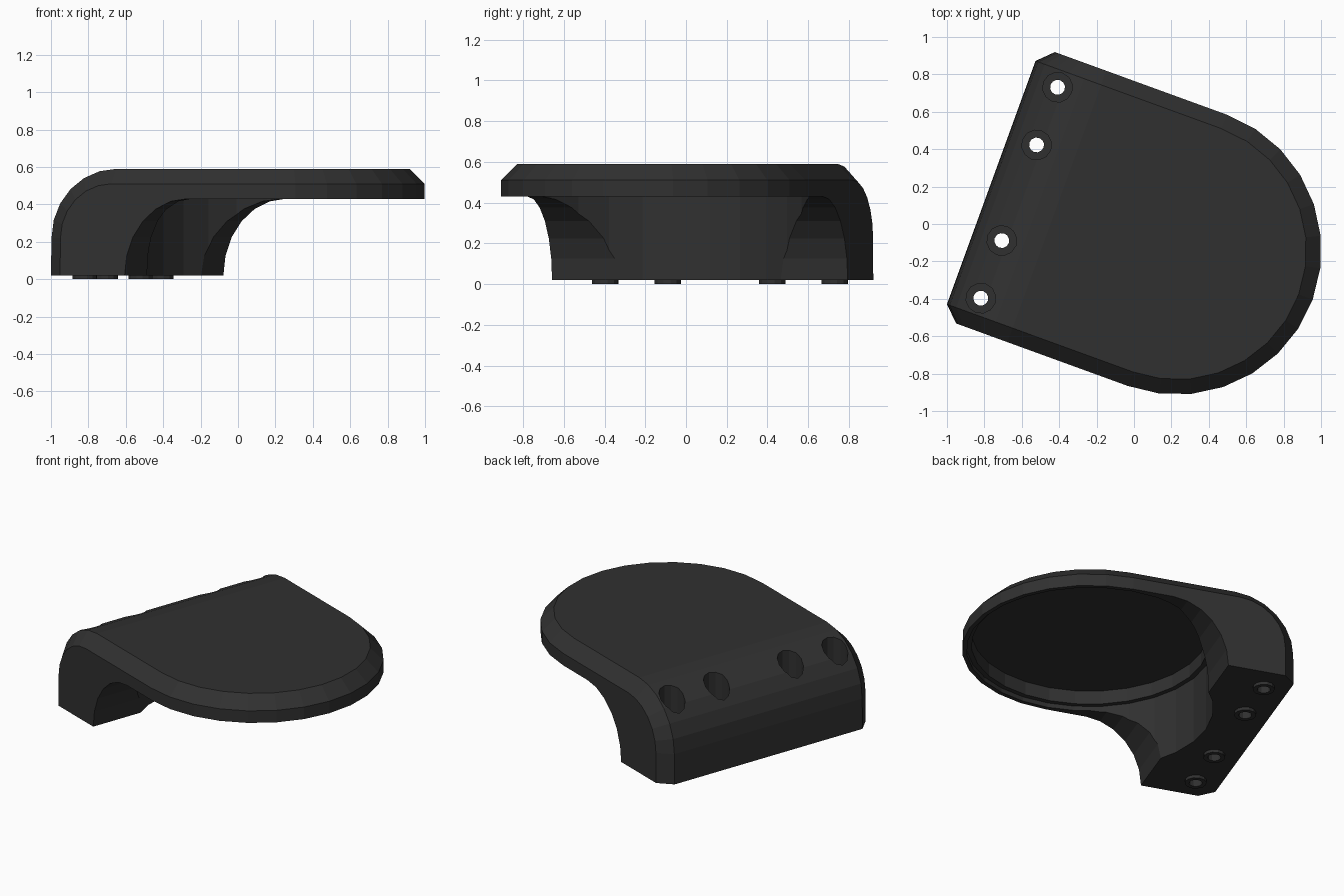
import bpy, bmesh
from math import sin, cos, pi, radians
from mathutils import Matrix

if "Cube" in bpy.data.objects:
    bpy.data.objects.remove(bpy.data.objects["Cube"])

# Local frame: u along the plate, v across it, then turned -20 degrees
PLACE = Matrix.Rotation(radians(-20), 4, 'Z') @ Matrix.Translation((0, -0.053, 0))
CU, R, CH = 0.264, 0.772, 0.08       # centre of round end, half width, chamfer
SEG = 28

mat = bpy.data.materials.new("black_plastic")
mat.diffuse_color = (0.03, 0.03, 0.03, 1)
mat.use_nodes = True
mat.node_tree.nodes["Principled BSDF"].inputs["Base Color"].default_value = mat.diffuse_color


def finish(bm, name):
    bmesh.ops.recalc_face_normals(bm, faces=bm.faces)
    bm.transform(PLACE)
    me = bpy.data.meshes.new(name)
    bm.to_mesh(me)
    bm.free()
    ob = bpy.data.objects.new(name, me)
    bpy.context.collection.objects.link(ob)
    me.materials.append(mat)
    return ob


def lathe(name, profile, u, v, n, closed=False):
    """Turn a (radius, z) profile around a vertical axis; caps unless closed."""
    bm = bmesh.new()
    rings = [[bm.verts.new((u + r * cos(2 * pi * k / n), v + r * sin(2 * pi * k / n), z))
              for k in range(n)] for r, z in profile]
    pairs = list(zip(rings, rings[1:]))
    if closed:
        pairs.append((rings[-1], rings[0]))
    else:
        bm.faces.new(rings[0])
        bm.faces.new(rings[-1])
    for a, b in pairs:
        for k in range(n):
            j = (k + 1) % n
            bm.faces.new((a[k], a[j], b[j], b[k]))
    return finish(bm, name)


def curve(bm, side, half, z):
    """Side profile (u, z), round the front end, mirrored back on the far side."""
    q = SEG // 4
    pts = [(u, -half, h) for u, h in side]
    pts += [(CU + half * sin(pi / 2 * k / q), -half * cos(pi / 2 * k / q), z) for k in range(q)]
    full = pts + [(CU + half, 0, z)] + [(u, -v, h) for u, v, h in reversed(pts)]
    return [bm.verts.new(p) for p in full]


def back_arc(r):
    return [(-0.42 - r * cos(pi / 2 * k / 6), 0.22 + r * sin(pi / 2 * k / 6)) for k in range(7)]


# Body: curved back, flat top, chamfered edge, arched underside
bm = bmesh.new()
top = curve(bm, [(-0.793, 0.02)] + back_arc(0.37), R - CH, 0.59)
edge = curve(bm, [(-0.712, 0.02)] + back_arc(0.29), R, 0.51)
arch = [(0.01 - 0.355 * cos(pi / 2 * k / 6), 0.02 + 0.41 * sin(pi / 2 * k / 6)) for k in range(7)]
under = curve(bm, arch, R, 0.43)
for c in (top, under):                                   # strips across
    n = len(c)
    for i in range(n // 2):
        bm.faces.new(list(dict.fromkeys((c[i], c[i + 1], c[n - 2 - i], c[n - 1 - i]))))
for i in range(len(top) - 1):                            # chamfer
    bm.faces.new((top[i], top[i + 1], edge[i + 1], edge[i]))
a, b = 8, 7                                              # where the round end starts
for i in range(len(edge) - 2 * a - 1):                   # rim wall
    bm.faces.new((edge[a + i], edge[a + i + 1], under[b + i + 1], under[b + i]))
bm.faces.new(edge[:a + 1] + under[:b + 1][::-1])         # side walls
bm.faces.new(edge[-a - 1:] + under[-b - 1:][::-1])
bm.faces.new((top[0], edge[0], under[0], under[-1], edge[-1], top[-1]))
body = finish(bm, "bracket_body")

# Cutters: stepped round recess, counterbores and screw holes
cutters = [lathe("recess_cutter", [(0.745, -0.1), (0.745, 0.46), (0.715, 0.46), (0.715, 0.55)],
                 CU, 0, SEG)]
HU, HOLES = -0.634, (-0.60, -0.272, 0.272, 0.60)
for v in HOLES:
    cutters.append(lathe("hole_cutter", [(0.04, -0.1), (0.04, 0.2), (0.08, 0.2), (0.08, 0.8)],
                         HU, v, 12))
for c in cutters:
    m = body.modifiers.new("cut", 'BOOLEAN')
    m.operation, m.solver, m.object = 'DIFFERENCE', 'EXACT', c
bpy.context.view_layer.update()
dg = bpy.context.evaluated_depsgraph_get()
cut_mesh = bpy.data.meshes.new_from_object(body.evaluated_get(dg))
body.modifiers.clear()
body.data = cut_mesh
for c in cutters:
    bpy.data.objects.remove(c)

# Small raised collars under each screw hole
for i, v in enumerate(HOLES):
    lathe(f"screw_collar_{i + 1}", [(0.04, 0), (0.066, 0), (0.066, 0.02), (0.04, 0.02)],
          HU, v, 12, closed=True)
